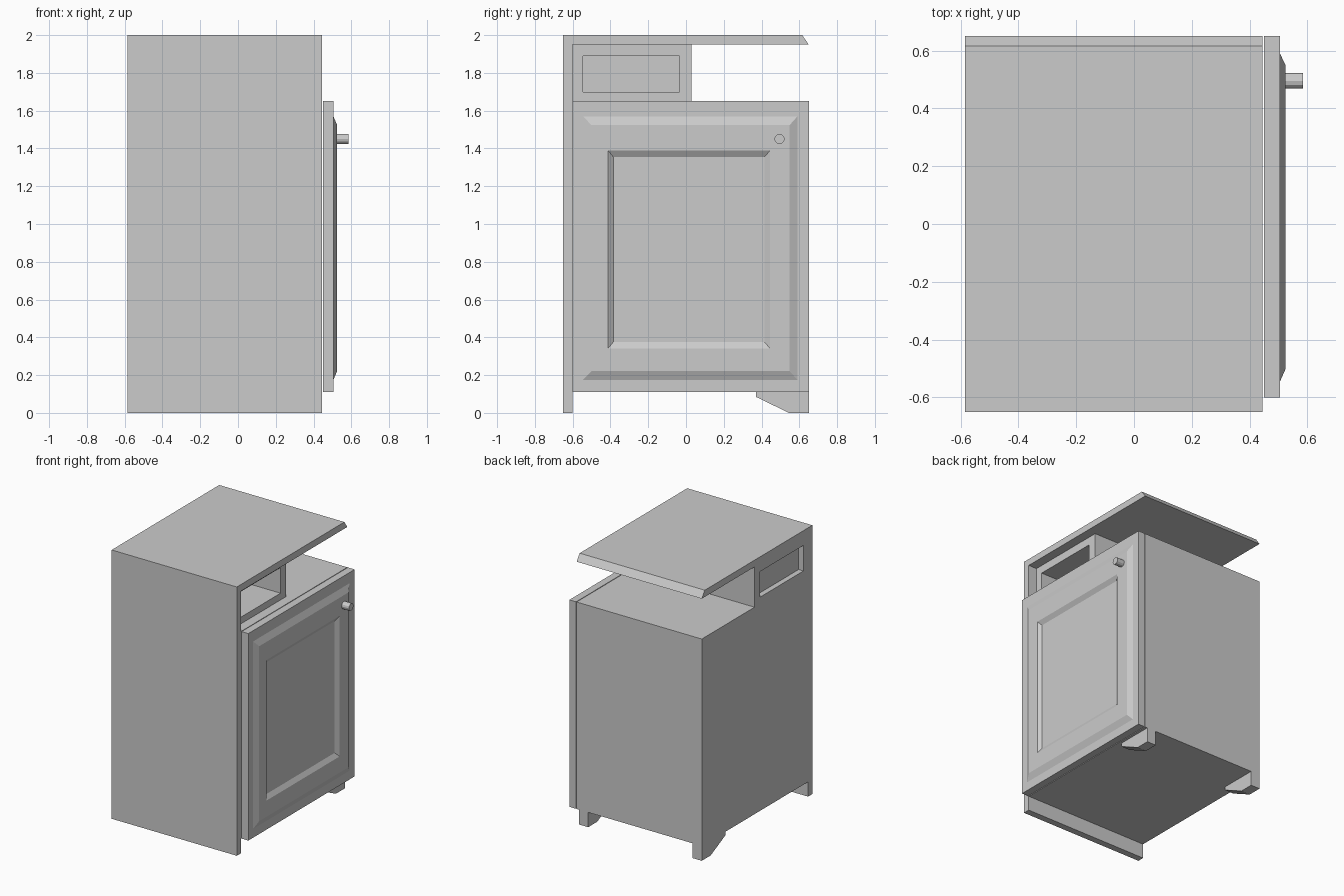
import bpy, bmesh
from math import pi

if "Cube" in bpy.data.objects:
    bpy.data.objects.remove(bpy.data.objects["Cube"])


def finish(name, bm):
    bmesh.ops.recalc_face_normals(bm, faces=bm.faces)
    mesh = bpy.data.meshes.new(name)
    bm.to_mesh(mesh)
    bm.free()
    obj = bpy.data.objects.new(name, mesh)
    bpy.context.collection.objects.link(obj)
    return obj


def loft(name, rings):
    """Join rectangular rings (x, y0, y1, z0, z1) and cap both ends."""
    bm = bmesh.new()
    loops = [[bm.verts.new(p) for p in ((x, y0, z0), (x, y1, z0), (x, y1, z1), (x, y0, z1))]
             for x, y0, y1, z0, z1 in rings]
    for a, b in zip(loops, loops[1:]):
        for i in range(4):
            j = (i + 1) % 4
            bm.faces.new((a[i], a[j], b[j], b[i]))
    bm.faces.new(loops[0])
    bm.faces.new(loops[-1])
    return finish(name, bm)


def extrude_x(name, profile, x0, x1):
    """Extrude a (y, z) profile along x."""
    bm = bmesh.new()
    face = bm.faces.new([bm.verts.new((x0, y, z)) for y, z in profile])
    out = bmesh.ops.extrude_face_region(bm, geom=[face])
    verts = [g for g in out["geom"] if isinstance(g, bmesh.types.BMVert)]
    bmesh.ops.translate(bm, verts=verts, vec=(x1 - x0, 0, 0))
    return finish(name, bm)


BACK, FRONT = -0.585, 0.445

# Tall side panel and overhanging top with a slanted end, one bent board
extrude_x("side_and_top_panel",
          [(-0.65, 0), (-0.60, 0), (-0.60, 1.95), (0.65, 1.95), (0.615, 2), (-0.65, 2)],
          BACK, FRONT)

# Cabinet body
loft("cabinet_body", [(BACK, -0.60, 0.65, 0.11, 1.65), (FRONT, -0.60, 0.65, 0.11, 1.65)])

# Open cubby under the top: deep opening at the door side, shallow recess behind
hole = (-0.545, -0.035, 1.70, 1.89)
shell = (-0.60, 0.03, 1.65, 1.95)
loft("cubby", [(-0.52, *hole), (0.375, *hole), (0.375, *shell),
               (BACK, *shell), (BACK, *hole), (-0.545, *hole)])

# Door with raised bevelled field and sunken centre panel
loft("door", [(0.45, -0.60, 0.65, 0.11, 1.65),
              (0.505, -0.60, 0.65, 0.11, 1.65),
              (0.505, -0.545, 0.59, 0.175, 1.57),
              (0.525, -0.50, 0.548, 0.222, 1.523),
              (0.525, -0.412, 0.445, 0.342, 1.388),
              (0.505, -0.385, 0.415, 0.375, 1.355)])

# Door knob
bpy.ops.mesh.primitive_cylinder_add(vertices=12, radius=0.027, depth=0.065,
                                    location=(0.5525, 0.495, 1.45), rotation=(0, pi / 2, 0))
bpy.context.object.name = "door_knob"

# Bracket feet
foot = [(0.37, 0.11), (0.37, 0.085), (0.545, 0), (0.65, 0), (0.65, 0.11)]
for name, x0 in (("back_foot", BACK), ("front_foot", 0.35)):
    extrude_x(name, foot, x0, x0 + 0.075)
